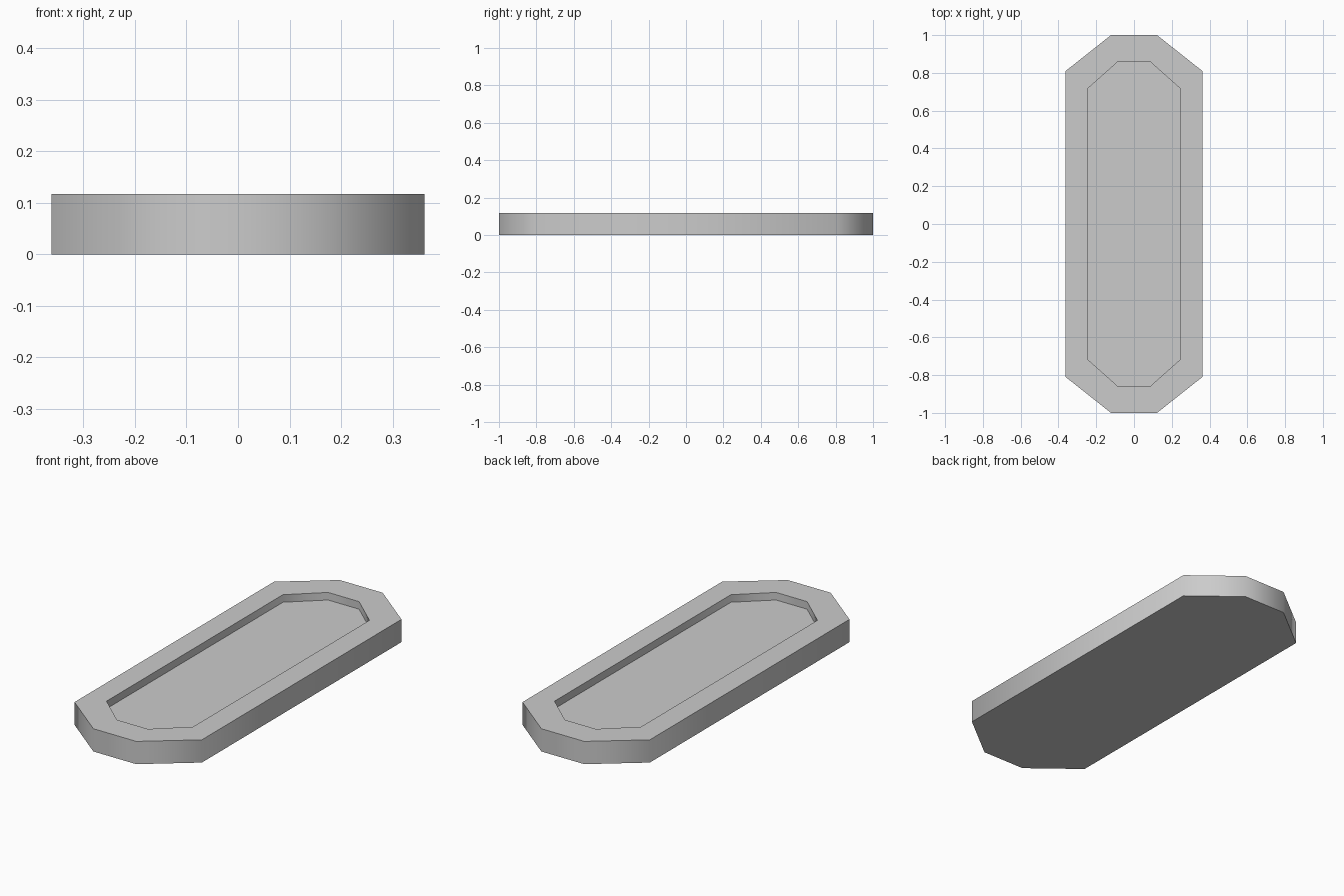
import bpy
import bmesh
import math

cube = bpy.data.objects.get("Cube")
if cube:
    bpy.data.objects.remove(cube, do_unlink=True)

HEIGHT = 0.117
FLOOR = 0.078

grey = bpy.data.materials.new("light_grey")
grey.use_nodes = True
colour = (0.6, 0.6, 0.6, 1)
grey.diffuse_color = colour
grey.node_tree.nodes["Principled BSDF"].inputs["Base Color"].default_value = colour


def octagon(bm, side_x, side_y, end_x, end_y, z):
    """Ring of a long rectangle with cut corners, counter-clockwise."""
    quarter = [(side_x, side_y), (end_x, end_y)]
    half = quarter + [(-x, y) for x, y in reversed(quarter)]
    ring = half + [(-x, -y) for x, y in half]
    return [bm.verts.new((x, y, z)) for x, y in ring]


def bridge(bm, lower, upper):
    for i in range(len(lower)):
        j = (i + 1) % len(lower)
        bm.faces.new((lower[i], lower[j], upper[j], upper[i]))


# Tray: outer wall, flat rim, recess wall and floor
bm = bmesh.new()
outer = (0.362, 0.81, 0.122, 1.0)
inner = (0.246, 0.716, 0.088, 0.857)
rings = [octagon(bm, *outer, 0), octagon(bm, *outer, HEIGHT),
         octagon(bm, *inner, HEIGHT), octagon(bm, *inner, FLOOR)]
for lower, upper in zip(rings, rings[1:]):
    bridge(bm, lower, upper)
bm.faces.new(list(reversed(rings[0])))
bm.faces.new(rings[-1])
bmesh.ops.recalc_face_normals(bm, faces=bm.faces)

mesh = bpy.data.meshes.new("tray")
bm.to_mesh(mesh)
bm.free()
mesh.materials.append(grey)
tray = bpy.data.objects.new("tray", mesh)
bpy.context.collection.objects.link(tray)

# Smooth around the walls, sharp at the rim and base
bpy.ops.object.select_all(action="DESELECT")
tray.select_set(True)
bpy.context.view_layer.objects.active = tray
bpy.ops.object.shade_smooth_by_angle(angle=math.radians(60))
